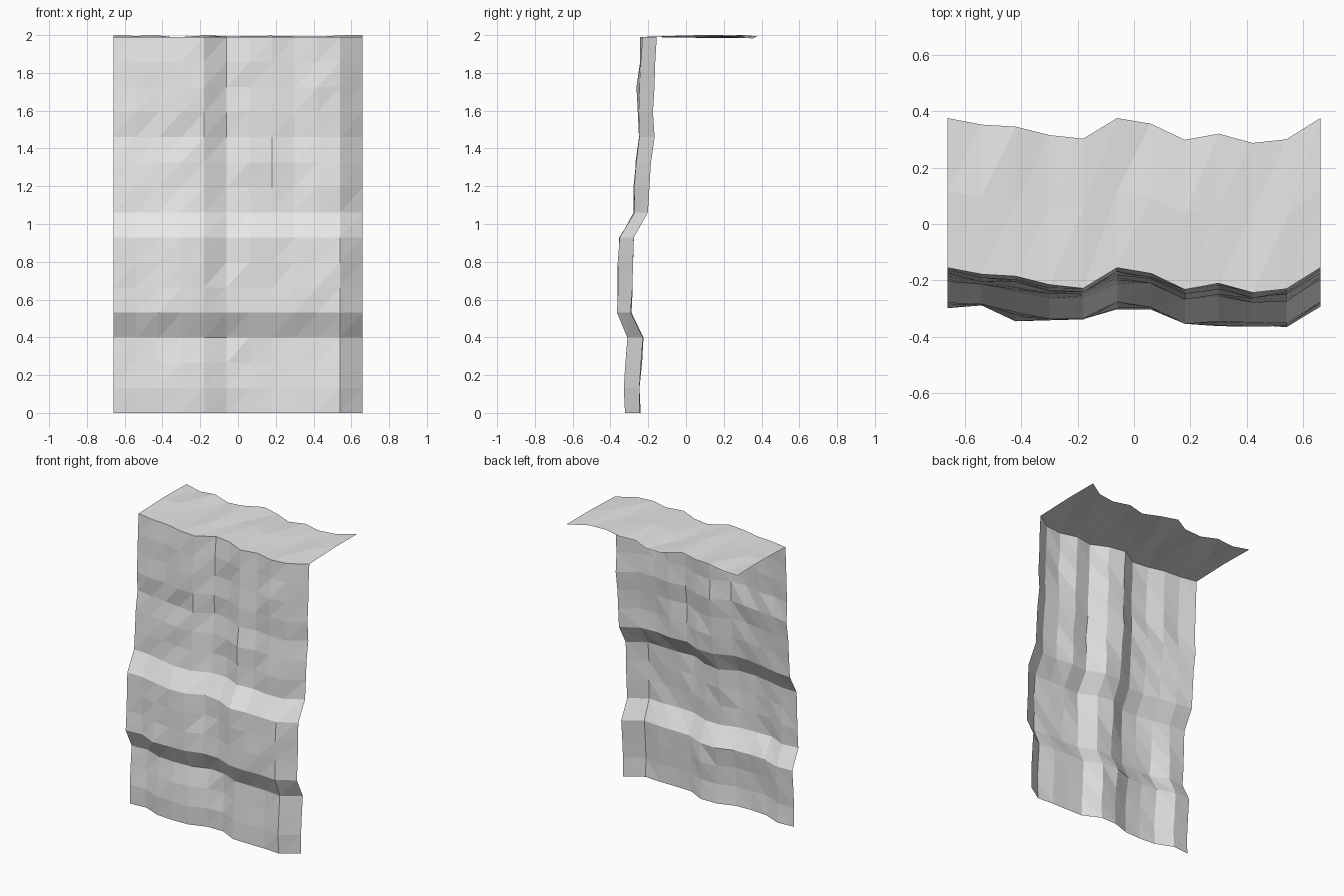
import bpy, bmesh, random

random.seed(4)
cube = bpy.data.objects.get("Cube")
if cube:
    bpy.data.objects.remove(cube, do_unlink=True)

# Single stone colour
stone = bpy.data.materials.new("light_grey_stone")
stone.use_nodes = True
grey = (0.8, 0.8, 0.8, 1)
stone.diffuse_color = grey
stone.node_tree.nodes["Principled BSDF"].inputs["Base Color"].default_value = grey

# Cliff outline in plan: at the rim, and at the bulging ledge lower down
rim = [-.155, -.178, -.185, -.215, -.228, -.155, -.175, -.232, -.21, -.243, -.23, -.155]
ledge = [-.17, -.16, -.21, -.22, -.215, -.175, -.172, -.232, -.235, -.235, -.243, -.165]
# Forward lean of each horizontal row, bottom to top
lean = [-.08, -.082, -.073, -.062, -.128, -.12, -.118, -.115,
        -.042, -.035, -.028, -.01, -.02, -.012, -.008, 0]
COLS, ROWS = len(rim), len(lean)
WIDTH, HEIGHT, DEPTH = 1.32, 1.99, 0.53


def column_x(i):
    return -WIDTH / 2 + WIDTH * i / (COLS - 1)


def sheet(name, rows, point):
    """Triangulated grid whose vertices come from point(column, row)."""
    bm = bmesh.new()
    grid = [[bm.verts.new(point(i, j)) for i in range(COLS)] for j in range(rows)]
    for low, high in zip(grid, grid[1:]):
        for i in range(COLS - 1):
            bm.faces.new((low[i], low[i + 1], high[i + 1]))
            bm.faces.new((low[i], high[i + 1], high[i]))
    mesh = bpy.data.meshes.new(name)
    bm.to_mesh(mesh)
    bm.free()
    mesh.materials.append(stone)
    obj = bpy.data.objects.new(name, mesh)
    bpy.context.collection.objects.link(obj)
    return obj


def wall_point(i, j):
    # Blend from the ledge outline to the rim outline going up
    t = min(max((j - 4) / 8, 0), 1)
    y = ledge[i] * (1 - t) + rim[i] * t + lean[j]
    if 0 < j < ROWS - 1 and 0 < i < COLS - 1:
        y += random.uniform(-.008, .008)
    return column_x(i), y, HEIGHT * j / (ROWS - 1)


def top_point(i, j):
    # Nearly level ground behind the rim, slightly uneven
    z = HEIGHT
    y = rim[i] + DEPTH * j / 2
    if j:
        z += random.uniform(-.008, .01)
    if j == 1:
        y += random.uniform(-.02, .02)
    return column_x(i), y, z


sheet("cliff_wall", ROWS, wall_point)
sheet("cliff_top", 3, top_point)
